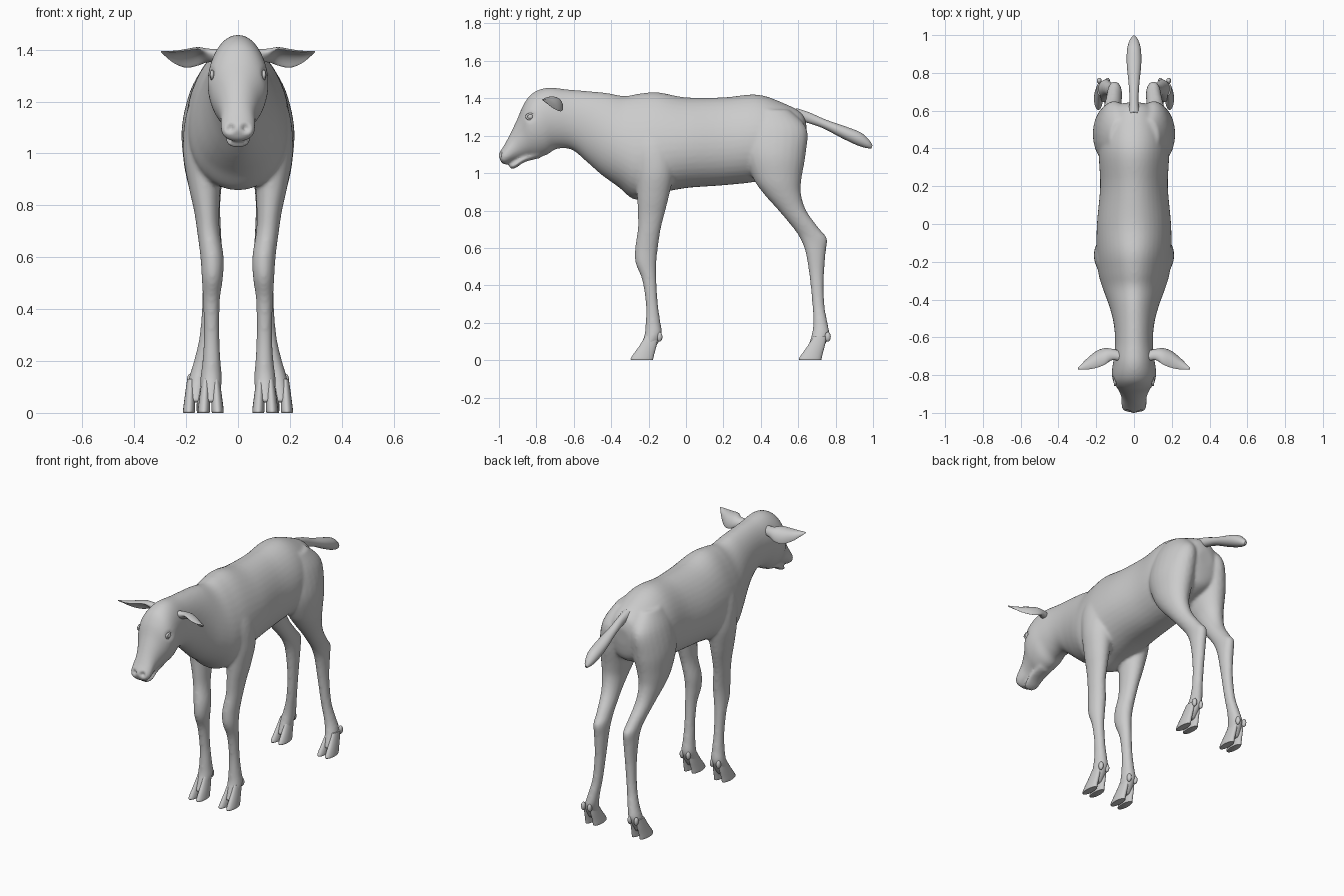
import bpy, bmesh
from math import sin, cos, pi
from mathutils import Vector, Matrix


def spline(rows, sub):
    # Catmull-Rom interpolation of parameter rows
    out = []
    for i in range(len(rows) - 1):
        a, b, c, d = (rows[max(0, min(len(rows) - 1, i + j))] for j in (-1, 0, 1, 2))
        for k in range(sub):
            t = k / sub
            out.append([q + 0.5 * t * (r - p + t * (2 * p - 5 * q + 4 * r - s + t * (3 * (q - r) + s - p)))
                        for p, q, r, s in zip(a, b, c, d)])
    return out + [list(rows[-1])]


def loft(bm, rows, ring, n=24, sub=5):
    # skin a closed tube through interpolated rings
    loops = [[bm.verts.new(ring(r, 2 * pi * i / n)) for i in range(n)] for r in spline(rows, sub)]
    faces = [bm.faces.new(loops[0]), bm.faces.new(loops[-1])]
    for p, q in zip(loops, loops[1:]):
        faces += [bm.faces.new((p[i], p[(i + 1) % n], q[(i + 1) % n], q[i])) for i in range(n)]
    bmesh.ops.recalc_face_normals(bm, faces=faces)


def finish(bm, name, angle=50):
    me = bpy.data.meshes.new(name)
    bm.to_mesh(me)
    bm.free()
    ob = bpy.data.objects.new(name, me)
    bpy.context.collection.objects.link(ob)
    bpy.ops.object.select_all(action='DESELECT')
    bpy.context.view_layer.objects.active = ob
    ob.select_set(True)
    if angle:
        bpy.ops.object.shade_smooth_by_angle(angle=angle * pi / 180)
    return ob


def trunk_ring(r, a):
    # top point, bottom point, half width, low-heavy bias
    yt, zt, yb, zb, w, k = r
    f = (1 + sin(a)) / 2
    return (w * cos(a) * (1 - k * sin(a)), yb + (yt - yb) * f, zb + (zt - zb) * f)


def leg_ring(side):
    # height, y range, x range
    def ring(r, a):
        z, y0, y1, x0, x1 = r
        return (side * ((x0 + x1) / 2 + (x1 - x0) / 2 * cos(a)), (y0 + y1) / 2 + (y1 - y0) / 2 * sin(a), z)
    return ring


trunk = [
    (.645, 1.25, .635, 1.14, .05, 0), (.62, 1.32, .605, 1.04, .115, 0), (.52, 1.375, .50, .99, .165, .05),
    (.38, 1.42, .38, .955, .185, .1), (.2, 1.405, .2, .935, .178, .12), (0, 1.405, 0, .92, .195, .12),
    (-.15, 1.432, -.15, .89, .195, .18), (-.25, 1.425, -.27, .858, .185, .2), (-.33, 1.412, -.36, .925, .16, .2),
    (-.42, 1.428, -.45, .99, .13, .1), (-.52, 1.438, -.53, 1.06, .108, 0), (-.63, 1.447, -.61, 1.125, .1, 0),
    (-.74, 1.457, -.69, 1.13, .108, 0), (-.82, 1.428, -.74, 1.10, .117, -.05), (-.867, 1.37, -.79, 1.085, .11, -.1),
    (-.902, 1.29, -.84, 1.085, .085, 0), (-.94, 1.21, -.885, 1.075, .068, 0), (-.972, 1.15, -.935, 1.057, .067, 0),
    (-.995, 1.115, -.968, 1.045, .06, 0), (-1.003, 1.095, -.988, 1.058, .036, 0)]
jaw = [(-.78, 1.14, -.78, 1.08, .05, 0), (-.87, 1.09, -.86, 1.06, .048, 0),
       (-.925, 1.055, -.91, 1.028, .045, 0), (-.948, 1.045, -.938, 1.022, .03, 0)]
front_leg = [
    (1.33, -.24, -.12, .03, .11), (1.18, -.29, -.06, .04, .192), (1.02, -.27, -.062, .05, .213),
    (.88, -.262, -.09, .066, .192), (.78, -.258, -.115, .072, .17), (.7, -.258, -.135, .07, .158),
    (.6, -.272, -.15, .055, .145), (.52, -.27, -.158, .058, .14), (.43, -.235, -.158, .07, .135),
    (.3, -.215, -.15, .072, .132), (.2, -.216, -.136, .067, .137), (.13, -.224, -.13, .062, .145),
    (.04, -.26, -.18, .07, .14)]
hind_leg = [
    (1.34, .36, .55, .03, .13), (1.24, .31, .645, .015, .185), (1.1, .31, .64, .012, .217),
    (.97, .36, .618, .04, .21), (.89, .415, .615, .06, .195), (.8, .495, .643, .068, .172),
    (.7, .578, .715, .065, .15), (.65, .61, .755, .063, .143), (.58, .638, .748, .065, .14),
    (.45, .66, .738, .075, .137), (.3, .675, .74, .09, .148), (.2, .68, .757, .105, .17),
    (.13, .67, .765, .115, .19), (.04, .64, .72, .13, .2)]

# body: trunk, neck, head, jaw and four legs fused into one skin
bm = bmesh.new()
loft(bm, trunk, trunk_ring, 40)
loft(bm, jaw, trunk_ring)
for side in (-1, 1):
    loft(bm, front_leg, leg_ring(side))
    loft(bm, hind_leg, leg_ring(side))
body = finish(bm, "body", 0)
mod = body.modifiers.new("fuse", 'REMESH')
mod.mode = 'VOXEL'
mod.voxel_size = .009
bpy.ops.object.modifier_apply(modifier="fuse")
mod = body.modifiers.new("soften", 'SMOOTH')
mod.factor, mod.iterations = .5, 8
bpy.ops.object.modifier_apply(modifier="soften")

# nostrils and eye sockets pressed into the skin
dents = [(Vector((s * x, y, z)), r, d) for s in (-1, 1)
         for x, y, z, r, d in ((.03, -.995, 1.098, .022, .02), (.106, -.832, 1.302, .035, .008))]
normals = [v.normal.copy() for v in body.data.vertices]
for v, n in zip(body.data.vertices, normals):
    for p, r, d in dents:
        dist = (v.co - p).length
        if dist < r:
            v.co -= n * d * (1 - dist / r)
bpy.ops.object.shade_smooth()

# cloven hooves with dewclaws
toe = [(.13, .08, .15, .005, .034), (.08, .05, .14, .004, .041), (.035, .018, .128, .003, .047),
       (.008, .001, .122, .003, .05), (0, .004, .12, .005, .048)]
for pair, cx, y0 in (("front", .105, -.297), ("hind", .162, .603)):
    for side, label in ((-1, "left"), (1, "right")):
        bm = bmesh.new()
        for half in (-1, 1):
            rows = [(z, y0 + a, y0 + b, cx + half * p, cx + half * q) for z, a, b, p, q in toe]
            loft(bm, rows, leg_ring(side), 20)
            claw = Matrix.Translation((side * (cx + half * .022), y0 + .155, .125))
            bmesh.ops.create_uvsphere(bm, u_segments=12, v_segments=8, radius=1,
                                      matrix=claw @ Matrix.Diagonal((.013, .016, .026, 1)))
        finish(bm, f"{pair}_hoof_{label}")

# leaf-shaped cupped ears: centre, half width, half thickness, cup depth
ear = [(.07, -.70, 1.375, .03, .025, 0), (.115, -.69, 1.378, .034, .02, .005), (.155, -.695, 1.38, .054, .012, .022),
       (.2, -.71, 1.374, .055, .009, .026), (.245, -.735, 1.376, .038, .007, .016), (.28, -.756, 1.386, .016, .005, .004),
       (.297, -.766, 1.392, .003, .003, 0)]
wide, out = Vector((0, .8, -.6)), Vector((0, .6, .8))
for side, label in ((-1, "left"), (1, "right")):
    bm = bmesh.new()

    def ear_ring(r, a):
        c = Vector(r[:3]) + wide * r[3] * cos(a) + out * (r[4] * sin(a) + r[5] * (.5 - cos(a) ** 2))
        return (side * c.x, c.y, c.z)
    loft(bm, ear, ear_ring)
    finish(bm, "ear_" + label)

    # eyeball with eyelid rim
    bm = bmesh.new()
    bmesh.ops.create_uvsphere(bm, u_segments=20, v_segments=12, radius=.019,
                              matrix=Matrix.Translation((side * .091, -.832, 1.302)))
    finish(bm, "eye_" + label)
    bm = bmesh.new()
    lid = [(2 * pi * i / 16,) for i in range(17)]
    loft(bm, lid, lambda r, a: (side * (.1 + .006 * cos(a)), -.832 + cos(r[0]) * (.021 + .006 * sin(a)),
                                1.302 + sin(r[0]) * (.014 + .006 * sin(a))), 8, 2)
    finish(bm, "eyelid_" + label)

# tail: y, z, half width, half thickness
tail = [(.58, 1.32, .03, .03), (.65, 1.298, .024, .028), (.74, 1.263, .028, .024), (.84, 1.22, .038, .032),
        (.92, 1.185, .037, .035), (.97, 1.156, .024, .023), (.994, 1.14, .008, .008)]
bm = bmesh.new()
loft(bm, tail, lambda r, a: (r[2] * cos(a), r[0] + .4 * r[3] * sin(a), r[1] + .92 * r[3] * sin(a)))
finish(bm, "tail")
